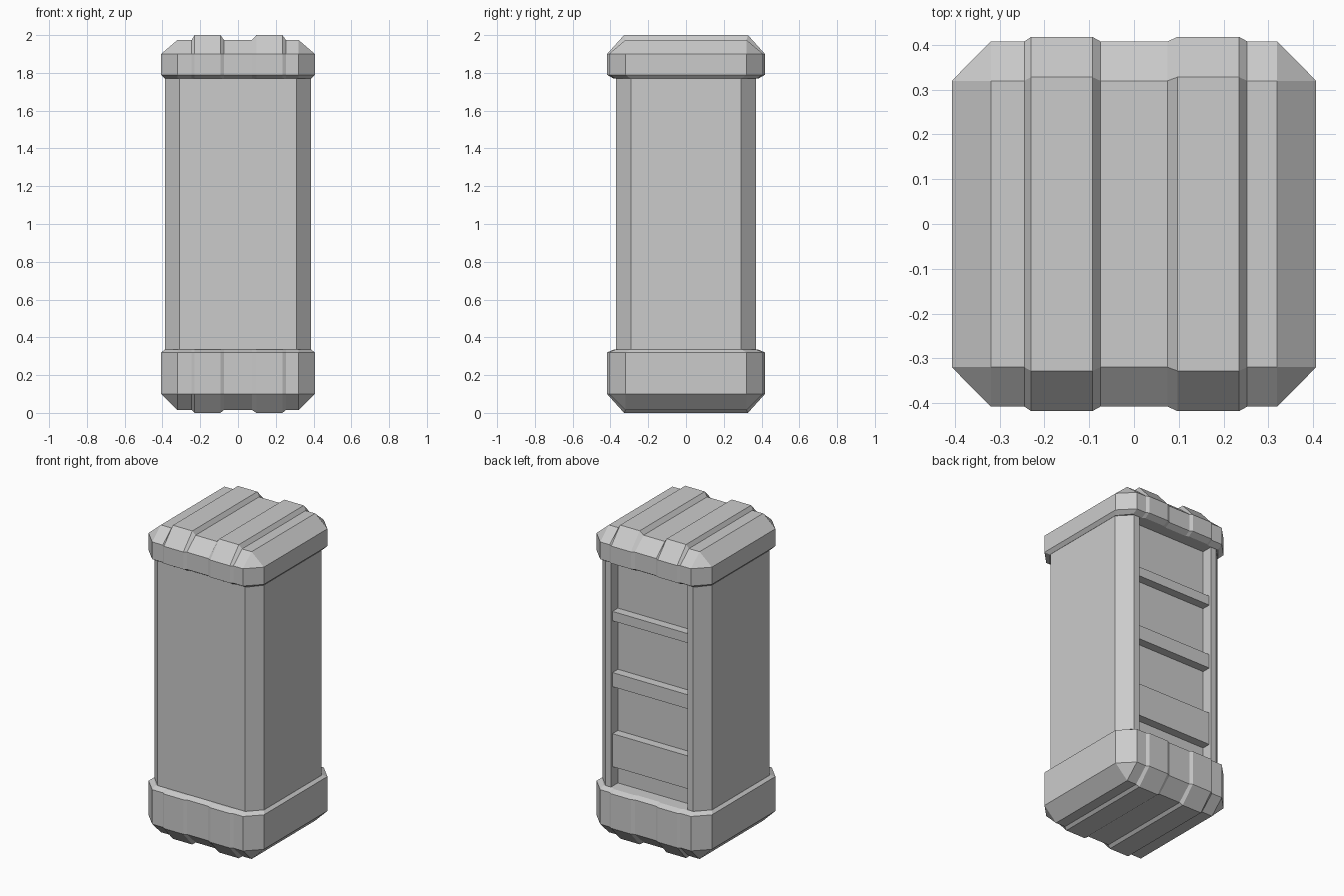
import bpy, bmesh

cube = bpy.data.objects.get("Cube")
if cube:
    bpy.data.objects.remove(cube, do_unlink=True)

# One plain grey for everything
grey = bpy.data.materials.new("plain grey")
grey.use_nodes = True
colour = (0.6, 0.6, 0.6, 1)
grey.diffuse_color = colour
grey.node_tree.nodes["Principled BSDF"].inputs["Base Color"].default_value = colour


def finish(name, bm):
    bmesh.ops.remove_doubles(bm, verts=bm.verts, dist=0.0005)
    bmesh.ops.recalc_face_normals(bm, faces=bm.faces)
    mesh = bpy.data.meshes.new(name)
    bm.to_mesh(mesh)
    bm.free()
    mesh.materials.append(grey)
    obj = bpy.data.objects.new(name, mesh)
    bpy.context.collection.objects.link(obj)
    return obj


def prism(name, outline, z0, z1):
    """Extrude a plan outline upward."""
    bm = bmesh.new()
    base = bm.faces.new([bm.verts.new((x, y, z0)) for x, y in outline])
    top = bmesh.ops.extrude_face_region(bm, geom=[base])["geom"]
    bmesh.ops.translate(bm, vec=(0, 0, z1 - z0),
                        verts=[v for v in top if isinstance(v, bmesh.types.BMVert)])
    return finish(name, bm)


# Ridges across the end caps: x position and whether the station is raised
STATIONS = [(-0.32, 0), (-0.245, 0), (-0.23, 1), (-0.093, 1), (-0.075, 0),
            (0.075, 0), (0.097, 1), (0.235, 1), (0.253, 0), (0.32, 0)]


def end_cap(name, rim, lip, shoulder, end, ridge):
    """Chamfered cap with ridges that wrap over the front, end and back."""
    def section(x, rim_x, rim_y, side_y, end_y, end_z):
        half = [(rim_x, rim_y, rim), (x, side_y, lip),
                (x, side_y, shoulder), (x, end_y, end_z)]
        return [(a, -b, c) for a, b, c in half] + half[::-1]

    sections = [section(-0.407, -0.388, 0.295, 0.32, 0.32, shoulder)]
    for x, up in STATIONS:
        sections.append(section(x, x, 0.375 + 0.008 * up, 0.408 + 0.01 * up,
                                0.32 + 0.008 * up, end + ridge * up))
    sections.append(section(0.407, 0.388, 0.295, 0.32, 0.32, shoulder))

    bm = bmesh.new()
    loops = [[bm.verts.new(p) for p in s] for s in sections]
    for a, b in zip(loops, loops[1:]):
        for i in range(8):
            j = (i + 1) % 8
            bm.faces.new((a[i], a[j], b[j], b[i]))
    # Flat sides and their sloping lips
    for loop in (loops[0], loops[-1]):
        bm.faces.new((loop[0], loop[1], loop[6], loop[7]))
        bm.faces.new((loop[1], loop[2], loop[5], loop[6]))
        bm.faces.new((loop[2], loop[3], loop[4], loop[5]))
    return finish(name, bm)


end_cap("top_cap", 1.77, 1.79, 1.9, 1.975, 0.025)
end_cap("base_cap", 0.335, 0.32, 0.1, 0.015, -0.015)

# Chamfered cabinet body with a shallow recess in the back
OPENING, BACK, DEPTH = 0.27, 0.37, 0.07
right_half = [(0.31, -BACK), (0.387, -0.29), (0.387, 0.29), (0.31, BACK),
              (OPENING, BACK), (OPENING, BACK - DEPTH)]
prism("cabinet_body", right_half + [(-x, y) for x, y in right_half[::-1]], 0.3, 1.8)

# Shelves in the recess, thicker towards the bottom
shelf = [(-OPENING, BACK - DEPTH), (OPENING, BACK - DEPTH),
         (OPENING, BACK - 0.015), (-OPENING, BACK - 0.015)]
for name, low, high in (("lower_shelf", 0.46, 0.67),
                        ("middle_shelf", 0.97, 1.06),
                        ("upper_shelf", 1.39, 1.45)):
    prism(name, shelf, low, high)
